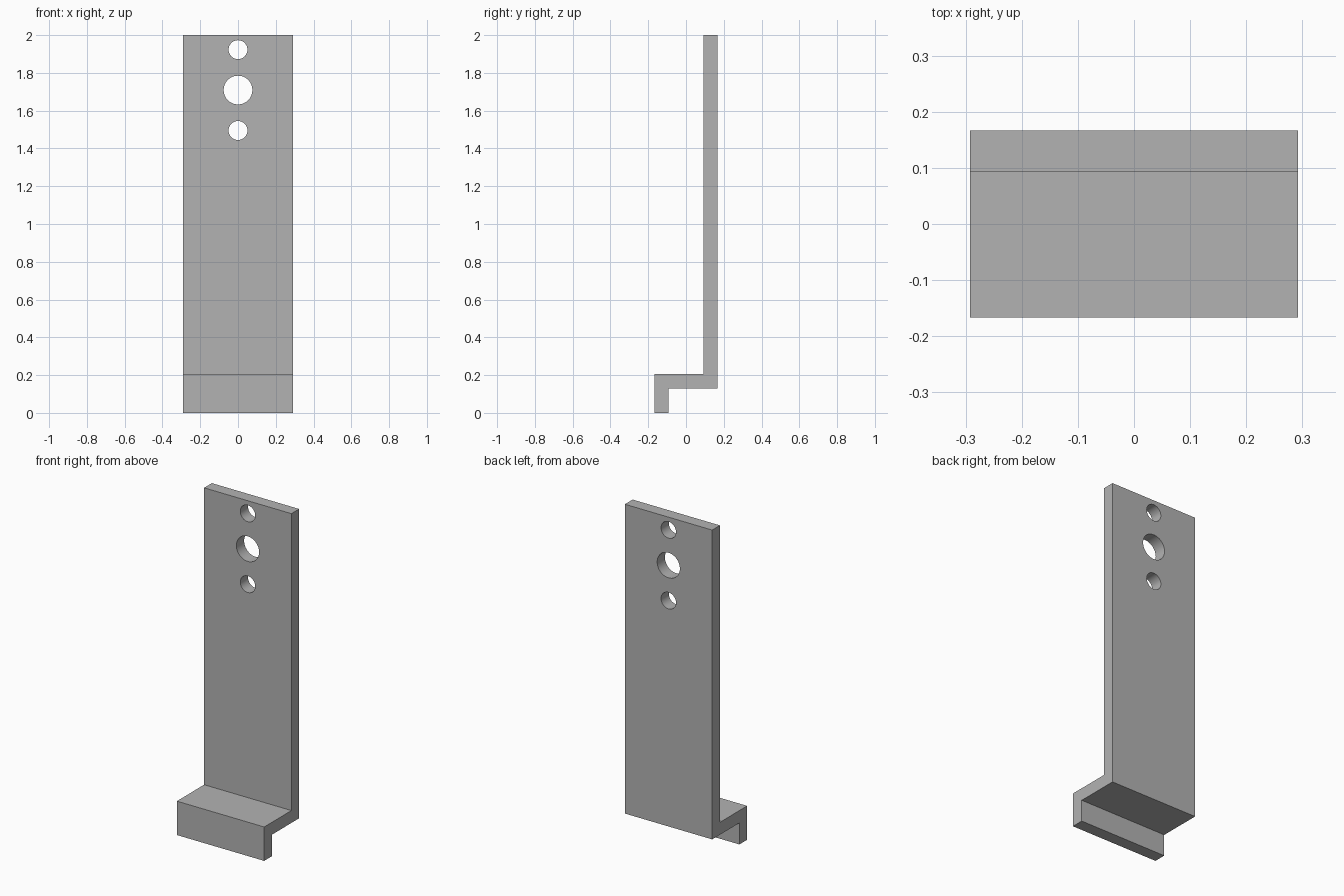
import bpy, bmesh, math

cube = bpy.data.objects.get("Cube")
if cube:
    bpy.data.objects.remove(cube, do_unlink=True)

HALF_WIDTH = 0.292
DEPTH = 0.167      # half of the overall depth
INNER = 0.093      # inner faces of the two upright legs
SHELF_TOP, SHELF_BOTTOM = 0.205, 0.13
HEIGHT = 2.0

# Single grey finish
grey = bpy.data.materials.new("plain grey")
grey.use_nodes = True
colour = (0.45, 0.45, 0.45, 1)
grey.diffuse_color = colour
grey.node_tree.nodes["Principled BSDF"].inputs["Base Color"].default_value = colour

# Z-shaped side profile (y, z), extruded across the width
profile = [
    (-DEPTH, 0), (-INNER, 0), (-INNER, SHELF_BOTTOM), (DEPTH, SHELF_BOTTOM),
    (DEPTH, HEIGHT), (INNER, HEIGHT), (INNER, SHELF_TOP), (-DEPTH, SHELF_TOP),
]
bm = bmesh.new()
side = bm.faces.new([bm.verts.new((-HALF_WIDTH, y, z)) for y, z in profile])
swept = bmesh.ops.extrude_face_region(bm, geom=[side])["geom"]
bmesh.ops.translate(bm, vec=(2 * HALF_WIDTH, 0, 0),
                    verts=[v for v in swept if isinstance(v, bmesh.types.BMVert)])
bmesh.ops.recalc_face_normals(bm, faces=bm.faces)
mesh = bpy.data.meshes.new("bracket")
bm.to_mesh(mesh)
bm.free()
mesh.materials.append(grey)
bracket = bpy.data.objects.new("bracket", mesh)
bpy.context.collection.objects.link(bracket)


def drill(height, radius):
    """Cut a round hole through the tall plate."""
    bpy.ops.mesh.primitive_cylinder_add(
        vertices=48, radius=radius, depth=0.3,
        location=(0, (INNER + DEPTH) / 2, height), rotation=(math.pi / 2, 0, 0))
    cutter = bpy.context.object
    cutter.name = "hole_cutter"
    cutter.hide_render = True
    cutter.data.materials.append(grey)
    bpy.ops.object.select_all(action="DESELECT")
    bracket.select_set(True)
    bpy.context.view_layer.objects.active = bracket
    cut = bracket.modifiers.new("hole", "BOOLEAN")
    cut.operation = "DIFFERENCE"
    cut.solver = "EXACT"
    cut.object = cutter
    bpy.ops.object.modifier_apply(modifier=cut.name)
    bpy.data.objects.remove(cutter, do_unlink=True)


# Large centre hole with a small one above and below
drill(1.709, 0.076)
for offset in (-0.214, 0.214):
    drill(1.709 + offset, 0.05)

# Smooth hole walls, crisp plate edges
bpy.ops.object.shade_smooth_by_angle(angle=math.radians(30))
